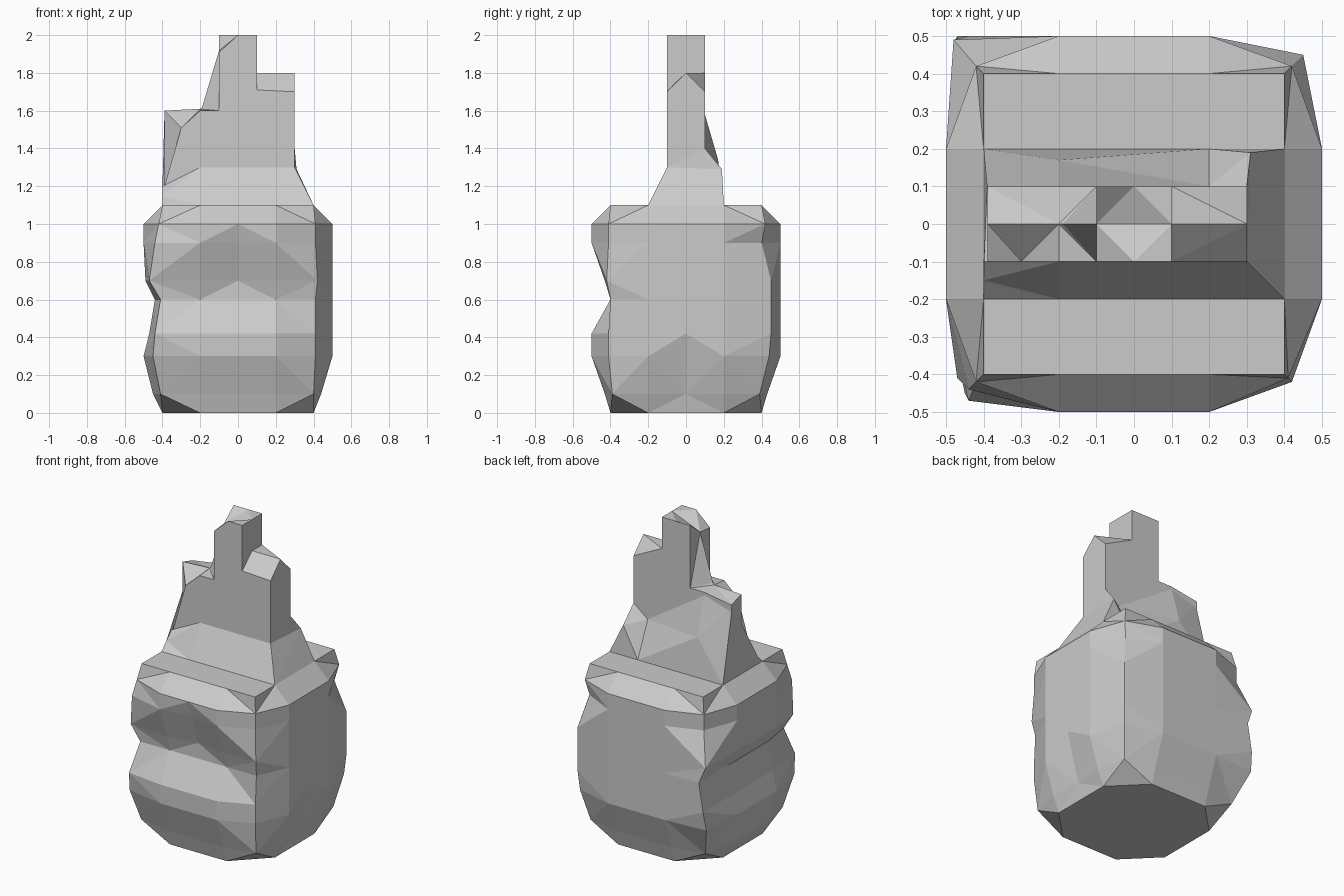
import bpy

if "Cube" in bpy.data.objects:
    bpy.data.objects.remove(bpy.data.objects["Cube"])


def make(name, rings, closed=True, start=None, end=None):
    """Loft equal-sized point rings; start/end list the index polygons for caps."""
    n = len(rings[0])
    verts = [p for r in rings for p in r]
    faces = []
    for k in range(len(rings) - 1):
        for i in range(n if closed else n - 1):
            j = (i + 1) % n
            a, b, c, d = k * n + i, k * n + j, (k + 1) * n + j, (k + 1) * n + i
            # alternate diagonals for the chiselled look
            faces += [(a, b, c), (a, c, d)] if (i + k) % 2 else [(a, b, d), (b, c, d)]
    for poly in start or []:
        faces.append(tuple(reversed(poly)))
    top = (len(rings) - 1) * n
    for poly in end or []:
        faces.append(tuple(top + i for i in poly))
    me = bpy.data.meshes.new(name)
    me.from_pydata(verts, [], faces)
    me.validate()
    me.update()
    ob = bpy.data.objects.new(name, me)
    bpy.context.collection.objects.link(ob)
    return ob


# Rock body: level, left, right, front, back, then four corner insets
LEVELS = [
    (0.0, -.40, .40, -.40, .40, .10, .10, .10, .10),
    (0.1, -.45, .44, -.43, .43, .04, .04, .04, .04),
    (0.3, -.50, .50, -.50, .50, .05, .09, .06, .02),
    (0.42, -.47, .50, -.50, .50, .03, .09, .05, .00),
    (0.6, -.44, .50, -.40, .50, .00, .05, .05, .00),
    (0.7, -.49, .50, -.43, .50, .02, .05, .05, .01),
    (0.9, -.50, .50, -.50, .50, .06, .09, .10, .08),
    (1.0, -.50, .50, -.50, .50, .08, .09, .08, .08),
    (1.1, -.40, .40, -.40, .40, .00, .00, .00, .00),
]
rings = []
for z, l, r, f, b, c1, c2, c3, c4 in LEVELS:
    rings.append([
        [l + c1, f + c1, z], [-.2, f, z], [0, f, z], [.2, f, z],
        [r - c2, f + c2, z], [r, -.2, z], [r, 0, z], [r, .2, z],
        [r - c3, b - c3, z], [.2, b, z], [0, b, z], [-.2, b, z],
        [l + c4, b - c4, z], [l, .2, z], [l, 0, z], [l, -.2, z]])
# Carved dents: eye hollow, brow, front corners and the notch low on the right
rings[5][2][1] = -.40
rings[6][2][1] = -.47
rings[4][0][0] = -.41
rings[4][4] = [.41, -.40, .6]
rings[5][4] = [.42, -.42, .7]
rings[1][6][0] = .42
rings[2][6][0] = .47
make("rock_body", rings, start=[range(16)],
     end=[(15, 0, 1, 2, 3, 4, 5), (7, 8, 9, 10, 11, 12, 13)])

# Sloping skirt between the body top and the crest
low = [(-.4, -.2, 1.1), (-.2, -.2, 1.1), (.2, -.2, 1.1), (.4, -.2, 1.1),
       (.4, .2, 1.1), (.2, .2, 1.1), (-.2, .2, 1.1), (-.4, .2, 1.1)]
high = [(-.4, -.1, 1.2), (-.2, -.1, 1.3), (.2, -.1, 1.3), (.3, -.1, 1.3),
        (.3, .1, 1.4), (.2, .1, 1.32), (-.2, .1, 1.58), (-.39, .09, 1.56)]
mid = [tuple((a + b) / 2 for a, b in zip(p, q)) for p, q in zip(low, high)]
mid[4], mid[6] = (.31, .19, 1.29), (-.2, .17, 1.34)
make("crest_skirt", [low, mid, high])

# Stepped crest: front, middle and back outlines in x, z
front = [(-.39, 1.2), (-.3, 1.51), (-.2, 1.6), (-.1, 1.6), (-.1, 1.91),
         (0, 2), (.1, 2), (.1, 1.71), (.3, 1.7), (.3, 1.3)]
middle = [(-.39, 1.2), (-.39, 1.6), (-.2, 1.61), (-.19, 1.62), (-.1, 1.92),
          (0, 1.96), (.1, 2), (.1, 1.8), (.3, 1.8), (.3, 1.3)]
back = [(-.39, 1.2), (-.39, 1.57), (-.2, 1.6), (-.1, 1.6), (-.1, 2),
        (0, 2), (.1, 2), (.1, 1.8), (.3, 1.7), (.3, 1.3)]
slices = [[(x, y, z) for x, z in outline]
          for y, outline in ((-.1, front), (0, middle), (.1, back))]
make("crest", slices, closed=False, start=[range(10)], end=[range(10)])
